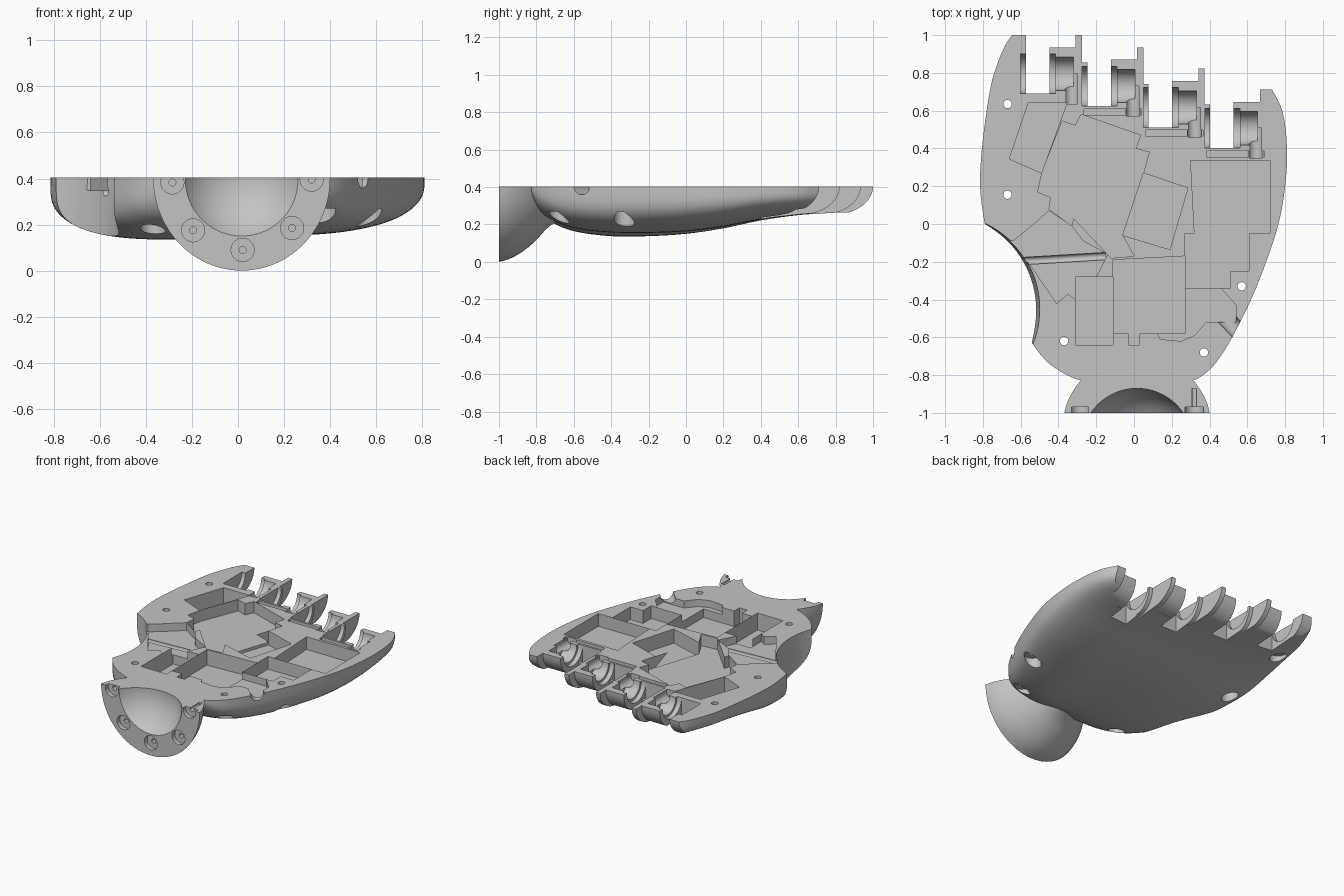
import bpy, bmesh, math
from mathutils import Vector

cube = bpy.data.objects.get("Cube")
if cube:
    bpy.data.objects.remove(cube)

TOP = 0.404
grey = bpy.data.materials.new("plain grey")
grey.use_nodes = True
grey.diffuse_color = (0.55, 0.55, 0.55, 1)
grey.node_tree.nodes["Principled BSDF"].inputs["Base Color"].default_value = (0.55, 0.55, 0.55, 1)


def loft(name, rings):
    """Closed solid through a series of closed rings."""
    bm = bmesh.new()
    loops = [[bm.verts.new(p) for p in ring] for ring in rings]
    n = len(loops[0])
    for a, b in zip(loops, loops[1:]):
        for i in range(n):
            j = (i + 1) % n
            bm.faces.new((a[i], a[j], b[j], b[i]))
    bm.faces.new(loops[0])
    bm.faces.new(loops[-1])
    bmesh.ops.recalc_face_normals(bm, faces=bm.faces)
    mesh = bpy.data.meshes.new(name)
    bm.to_mesh(mesh)
    bm.free()
    obj = bpy.data.objects.new(name, mesh)
    bpy.context.collection.objects.link(obj)
    obj.data.materials.append(grey)
    return obj


def prism(points, z0, z1=0.5):
    return loft("cutter", [[(x, y, z) for x, y in points] for z in (z0, z1)])


def side_prism(profile, x0, x1):
    return loft("cutter", [[(x, y, z) for y, z in profile] for x in (x0, x1)])


def tube(p, q, r, n=32):
    p, q = Vector(p), Vector(q)
    a = (q - p).orthogonal().normalized()
    b = (q - p).normalized().cross(a)
    turn = [2 * math.pi * i / n for i in range(n)]
    return loft("cutter", [[c + r * (a * math.cos(t) + b * math.sin(t)) for t in turn] for c in (p, q)])


def box(x0, x1, y0, y1):
    return [(x0, y0), (x1, y0), (x1, y1), (x0, y1)]


def combine(target, other, operation="DIFFERENCE"):
    mod = target.modifiers.new("combine", "BOOLEAN")
    mod.operation, mod.solver, mod.object = operation, "EXACT", other
    bpy.context.view_layer.objects.active = target
    bpy.ops.object.modifier_apply(modifier=mod.name)
    bpy.data.objects.remove(other)


def smooth_rows(keys, steps):
    """Hermite interpolation of rows keyed by their first value."""
    rows = []
    for i in range(len(keys) - 1):
        p, q = keys[i], keys[i + 1]
        before, after = keys[max(i - 1, 0)], keys[min(i + 2, len(keys) - 1)]
        h = q[0] - p[0]
        for k in range(steps):
            t = k / steps
            row = [p[0] + h * t]
            for c in range(1, len(p)):
                m0 = (q[c] - before[c]) / (q[0] - before[0]) * h
                m1 = (after[c] - p[c]) / (after[0] - p[0]) * h
                d = q[c] - p[c]
                row.append(p[c] + m0 * t + (3 * d - 2 * m0 - m1) * t**2 + (m0 + m1 - 2 * d) * t**3)
            rows.append(row)
    return rows + [list(keys[-1])]


def under_ring(y, left, right, depth, palm=True, n=48):
    """Flat-topped, round-bottomed cross-section."""
    ring = []
    for i in range(n + 1):
        t = math.pi * i / n
        c, s = math.cos(t), max(math.sin(t), 0)
        e = 2 if not palm else 3.6 if c > 0 else 4.3
        u = math.copysign(abs(c) ** (2 / e), c)
        d = depth * s ** (2 / e)
        if palm:
            fade = min(max(0.7 - y, 0), 1)
            d *= 1 - fade * (0.06 * (1 + u) + 0.08 * math.exp(-((u - 0.1) / 0.25) ** 2))
        ring.append(((left + right) / 2 + u * (right - left) / 2, y, TOP - d))
    return ring


# Palm shell: y, left edge, right edge, depth
palm_keys = [
    (-.83, -.27, .3, .03), (-.82, -.31, .335, .08), (-.78, -.39, .39, .15),
    (-.72, -.47, .445, .2), (-.6, -.56, .52, .25), (-.4, -.67, .62, .278),
    (-.2, -.745, .7, .277), (0, -.79, .765, .262), (.2, -.815, .8, .23),
    (.4, -.805, .81, .185), (.6, -.78, .785, .155), (.72, -.76, .725, .146),
    (.8, -.74, .67, .141), (.95, -.68, .6, .139), (1.03, -.62, .5, .138)]
shell = loft("palm_shell", [under_ring(*r) for r in smooth_rows(palm_keys, 4)])

# Thumb recess in the side
combine(shell, tube((-1.048, -.45, -.2), (-.985, -.45, .6), .5, 96))

# Wrist cup
wrist_keys = [(-1, 1), (-.95, .965), (-.9, .905), (-.85, .82), (-.8, .71), (-.74, .55), (-.6, .3)]
wrist = loft("wrist_cup", [under_ring(y, .016 - .385 * f, .016 + .385 * f, TOP * f, False)
                           for y, f in smooth_rows(wrist_keys, 3)])
combine(shell, wrist, "UNION")
bpy.ops.mesh.primitive_uv_sphere_add(segments=64, ring_count=32, radius=.296, location=(.016, -1.166, .395))
combine(shell, bpy.context.object)
for x, z in [(-.285, .383), (-.195, .175), (.02, .09), (.235, .185), (.32, .395)]:
    combine(shell, tube((x, -1.1, z), (x, -.97, z), .05))
    combine(shell, tube((x, -1.1, z), (x, -.87, z), .015))


# Knuckles: rounded fronts, finger gaps and bearing bores
def round_front(x0, x1, yc, reach):
    arc = [(yc + reach * math.sin(t), TOP - .15 * math.cos(t))
           for t in [math.pi / 2 * i / 14 for i in range(15)]]
    profile = [(yc, -.2)] + arc + [(yc + reach, .6), (1.3, .6), (1.3, -.2)]
    combine(shell, side_prism(profile, x0 - .001, x1 + .001))


knuckles = [(-.57, .795), (-.245, .73), (.08, .617), (.405, .507)]
round_front(-.95, -.57, .795, .205)
for i, (g, yc) in enumerate(knuckles):
    if i:
        round_front(g - .03, g, yc, .125)
    round_front(g + .12, g + .26, yc, .14)
    round_front(g + .26, g + .295 if i < 3 else .95, yc, .205)
    combine(shell, prism(box(g - .002, g + .122, yc - .105, 1.3), -.2, .6))
    for x0, x1, r in [(g - .03, g + .01, .105), (g + .11, g + .155, .105), (g + .15, g + .25, .088)]:
        combine(shell, tube((x0, yc, TOP), (x1, yc, TOP), r, 48))
    combine(shell, tube((g + .24, yc - .16, TOP - .02), (g + .24, yc, TOP - .02), .037))
    if i:
        combine(shell, prism(box(g - .02, g + .285, yc - .152, yc - .12), TOP - .02))

# Component pockets: depth and outline
pockets = [
    (.11, [(-.56, .64), (-.355, .64), (-.49, .27), (-.66, .345)]),
    (.08, [(-.38, .545), (-.31, .52), (-.28, .58), (.035, .47), (.01, .4), (.08, .38), (.05, .27),
           (-.06, -.06), (0, -.17), (-.12, -.18), (-.14, -.16), (-.32, .03), (-.33, -.01),
           (-.45, .08), (-.44, .14), (-.51, .17), (-.485, .28)]),
    (.1, [(.05, .27), (.285, .19), (.19, -.135), (-.06, -.06)]),
    (.09, [(.3, .335), (.72, .335), (.72, -.05), (.32, -.05)]),
    (.09, [(.27, -.05), (.61, -.05), (.61, -.25), (.51, -.25), (.51, -.34), (.27, -.34)]),
    (.12, box(-.31, -.11, -.64, -.28)),
    (.11, [(-.11, -.19), (.27, -.17), (.27, -.58), (.03, -.58), (.03, -.64), (-.03, -.64),
           (-.03, -.58), (-.11, -.58)]),
    (.05, [(.26, -.34), (.46, -.34), (.54, -.43), (.54, -.52), (.38, -.52), (.32, -.59),
           (.25, -.62), (.14, -.61), (.12, -.57), (.26, -.57)]),
    (.055, [(-.85, -.09), (-.64, -.09), (-.57, -.035), (-.45, .07), (-.33, -.01), (-.27, -.09),
            (-.14, -.16), (-.2, -.28), (-.31, -.3), (-.31, -.4), (-.35, -.37), (-.41, -.42),
            (-.56, -.2), (-.8, -.21)]),
]
for depth, outline in pockets:
    combine(shell, prism(outline, TOP - depth))

# Cable grooves
combine(shell, tube((.45, -.46, TOP), (.66, -.68, TOP), .045))
combine(shell, tube((-.65, -.2, TOP - .06), (-.15, -.17, TOP - .06), .02))

# Screw holes with counterbores underneath
for x, y, z in [(-.67, .635, .32), (-.67, .155, .28), (-.37, -.62, .25), (.37, -.68, .27), (.57, -.33, .27)]:
    combine(shell, tube((x, y, -.2), (x, y, .6), .022))
    combine(shell, tube((x, y, -.2), (x, y, z), .055))

bpy.ops.object.select_all(action="DESELECT")
shell.select_set(True)
bpy.context.view_layer.objects.active = shell
bpy.ops.object.shade_smooth_by_angle(angle=math.radians(30))
